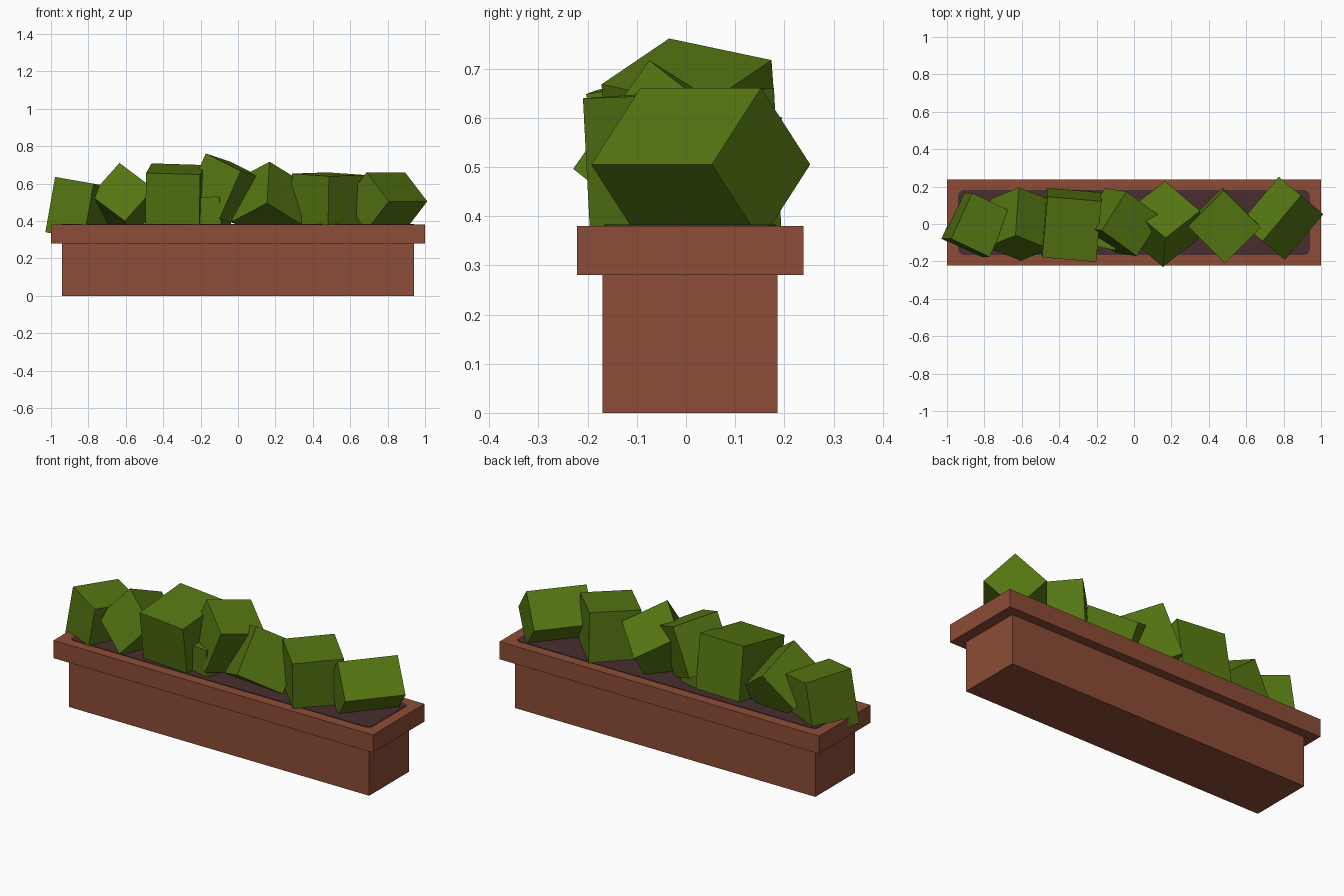
import bpy, bmesh, math
from mathutils import Matrix, Vector

if "Cube" in bpy.data.objects:
    bpy.data.objects.remove(bpy.data.objects["Cube"])


def material(name, rgb):
    m = bpy.data.materials.new(name)
    m.diffuse_color = (*rgb, 1.0)
    m.use_nodes = True
    m.node_tree.nodes["Principled BSDF"].inputs["Base Color"].default_value = m.diffuse_color
    return m


TERRACOTTA = material("terracotta", (0.265, 0.073, 0.038))
SOIL = material("dark soil", (0.065, 0.027, 0.029))
LEAF = material("leaf green", (0.09, 0.18, 0.006))


def finish(bm, name, mat):
    bmesh.ops.recalc_face_normals(bm, faces=bm.faces)
    mesh = bpy.data.meshes.new(name)
    bm.to_mesh(mesh)
    bm.free()
    mesh.materials.append(mat)
    obj = bpy.data.objects.new(name, mesh)
    bpy.context.collection.objects.link(obj)
    return obj


def box(name, centre, size, mat, yaw=0, lean_x=0, lean_y=0):
    """Box turned by yaw first, then leaned about the world y and x axes."""
    rot = (Matrix.Rotation(math.radians(lean_x), 4, 'X')
           @ Matrix.Rotation(math.radians(lean_y), 4, 'Y')
           @ Matrix.Rotation(math.radians(yaw), 4, 'Z'))
    bm = bmesh.new()
    bmesh.ops.create_cube(bm, size=1, matrix=Matrix.Translation(centre) @ rot
                          @ Matrix.Diagonal((*size, 1)))
    return finish(bm, name, mat)


# Planter trough and its overhanging rim
Y_MID = 0.0085
box("planter_body", (0, Y_MID, 0.14), (1.88, 0.356, 0.28), TERRACOTTA)
box("planter_rim", (0, Y_MID, 0.33), (2.0, 0.461, 0.10), TERRACOTTA)

# Soil: thin plate with rounded corners lying on the rim
bm = bmesh.new()
hx, hy, r = 0.94, 0.174, 0.03
ring = []
for i, (sx, sy) in enumerate([(1, 1), (-1, 1), (-1, -1), (1, -1)]):
    for k in range(4):
        a = math.radians(90 * i + 30 * k)
        ring.append(bm.verts.new((sx * (hx - r) + r * math.cos(a),
                                  Y_MID + sy * (hy - r) + r * math.sin(a), 0.379)))
face = bm.faces.new(ring)
ext = bmesh.ops.extrude_face_region(bm, geom=[face])
bmesh.ops.translate(bm, vec=(0, 0, 0.004),
                    verts=[v for v in ext["geom"] if isinstance(v, bmesh.types.BMVert)])
finish(bm, "soil", SOIL)

# Shrubs: tumbled blocks (centre, size, yaw, lean about x, lean about y)
SHRUBS = [
    ((-0.845, -0.005, 0.46), (0.23, 0.27, 0.30), -25, 0, 10),
    ((-0.61, 0.0, 0.50), (0.24, 0.28, 0.24), -5, -20, 40),
    ((-0.335, -0.005, 0.53), (0.29, 0.33, 0.30), -5, 9, 1),
    ((-0.13, -0.005, 0.42), (0.13, 0.25, 0.22), -12, 0, -4),
    ((-0.07, 0.01, 0.565), (0.25, 0.25, 0.28), -35, 4, 24),
    ((0.16, 0.0, 0.50), (0.26, 0.265, 0.27), 45, -35, 3),
    ((0.48, -0.008, 0.51), (0.27, 0.28, 0.28), 45, 3, 1),
]
for n, (centre, size, yaw, lx, ly) in enumerate(SHRUBS, 1):
    box(f"shrub_{n}", centre, size, LEAF, yaw, lx, ly)

# End shrub: block rolled onto its edge, then turned across the trough
end = box("shrub_8", (0, 0, 0), (0.22, 0.32, 0.22), LEAF, 0, 0, 45)
end.data.transform(Matrix.Translation((0.79, 0.03, 0.505))
                   @ Matrix.Rotation(math.radians(-40), 4, 'Z'))
